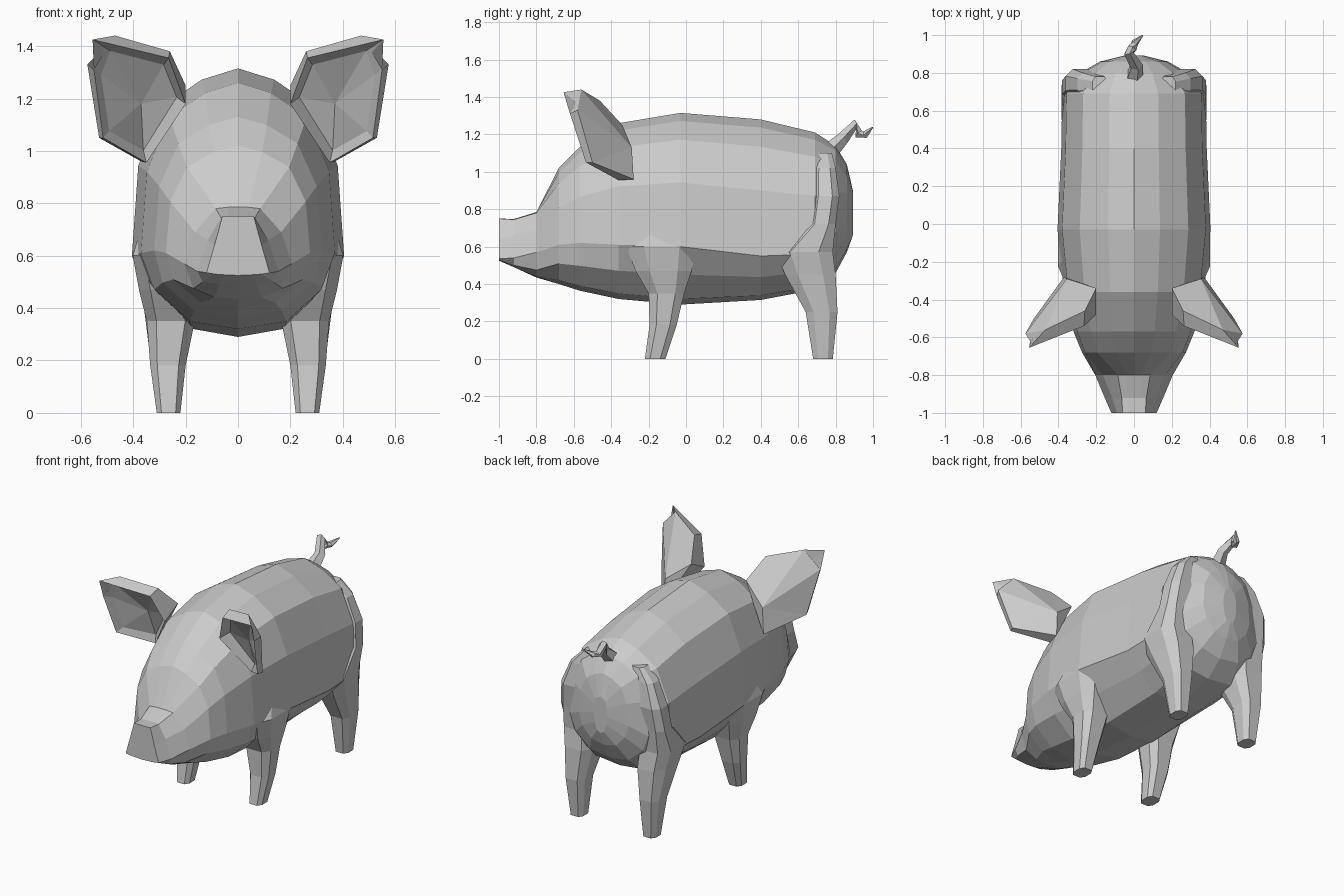
import bpy, bmesh
from mathutils import Vector
from math import cos, sin, tau


def make(name, verts, faces, mirror=False):
    bm = bmesh.new()
    vs = [bm.verts.new(v) for v in verts]
    for f in faces:
        bm.faces.new([vs[i] for i in f])
    bmesh.ops.recalc_face_normals(bm, faces=bm.faces)
    me = bpy.data.meshes.new(name)
    bm.to_mesh(me)
    bm.free()
    ob = bpy.data.objects.new(name, me)
    bpy.context.collection.objects.link(ob)
    if mirror:
        m = ob.modifiers.new("mirror", 'MIRROR')
        m.use_mirror_merge = False
    return ob


def loft(name, rings, mirror=False):
    n = len(rings[0])
    verts = [p for r in rings for p in r]
    faces = [(k * n + i, k * n + (i + 1) % n, (k + 1) * n + (i + 1) % n, (k + 1) * n + i)
             for k in range(len(rings) - 1) for i in range(n)]
    faces += [tuple(range(n)), tuple(range(len(verts) - n, len(verts)))]
    return make(name, verts, faces, mirror)


# Body and head: one cross-section shape scaled along y
def ring(y, half):
    return [(x, y, z) for x, z in half + [(-x, z) for x, z in half[-2:0:-1]]]


upper = [(0, 1), (.34, .94), (.71, .80), (.94, .48), (1, 0)]
stations = [  # y, top, widest height, bottom, half width, lower width factor
    (-.68, 1.02, .61, .40, .275, .90), (-.57, 1.13, .62, .365, .32, .90),
    (-.36, 1.26, .61, .32, .37, .86), (-.03, 1.315, .60, .29, .405, .75),
    (.40, 1.28, .55, .315, .385, .76), (.69, 1.21, .56, .37, .38, .80),
    (.80, 1.14, .68, .46, .285, .86), (.86, 1.04, .74, .57, .18, .86),
    (.892, .90, .78, .66, .05, .86)]
# Wedge-shaped snout, narrow on top
rings = [ring(-1.0, [(0, .75), (.03, .75), (.06, .75), (.09, .64), (.12, .535),
                     (.09, .53), (.05, .527), (0, .525)]),
         ring(-.92, [(0, .748), (.035, .748), (.065, .745), (.115, .66), (.155, .54),
                     (.135, .50), (.07, .49), (0, .49)]),
         ring(-.80, [(0, .785), (.04, .785), (.085, .78), (.165, .69), (.205, .57),
                     (.17, .475), (.09, .44), (0, .435)])]
for y, top, mid, bot, w, low in stations:
    rings.append(ring(y, [(w * x, mid + z * ((top - mid) if z > 0 else (mid - bot)))
                          for x, z in upper + [(low, -.48), (low * .58, -.9), (0, -1)]]))
loft("body", rings)

# Legs: chamfered box sections stacked upward
box = [(1, -.5), (1, .5), (.6, 1), (-.6, 1), (-1, .5), (-1, -.5), (-.6, -1), (.6, -1)]


def leg(name, levels):
    loft(name, [[((x0 + x1) / 2 + (x1 - x0) / 2 * u, (y0 + y1) / 2 + (y1 - y0) / 2 * v, z)
                 for u, v in box] for z, x0, x1, y0, y1 in levels], True)


leg("front_leg", [(0, .22, .31, -.22, -.11), (.18, .20, .335, -.195, -.05),
                  (.35, .165, .348, -.20, -.01), (.47, .16, .378, -.27, .03),
                  (.60, .19, .402, -.32, .06), (.74, .19, .36, -.22, .03)])
leg("rear_leg", [(0, .22, .31, .68, .785), (.25, .20, .34, .64, .81),
                 (.45, .165, .365, .53, .80), (.57, .17, .385, .48, .785),
                 (.72, .17, .38, .65, .80), (.87, .17, .362, .67, .82),
                 (1.02, .16, .30, .68, .80), (1.10, .14, .22, .68, .78)])

# Ears: back outline, front rim, and an inset hollow
back = [(.20, -.34, 1.25), (.26, -.46, 1.38), (.47, -.56, 1.44),
        (.575, -.58, 1.33), (.53, -.50, 1.05), (.37, -.28, .96)]
rim = [(.20, -.48, 1.18), (.265, -.54, 1.355), (.555, -.655, 1.425),
       (.55, -.62, 1.31), (.515, -.535, 1.05), (.35, -.36, .955)]
deep = Vector((.37, -.41, 1.18))
floor = [deep.lerp(Vector(r).lerp(Vector(b), .45), .8) for r, b in zip(rim, back)]
faces = [(6 + i + 6, 12 + (i + 1) % 6, 19) for i in range(6)]
for i in range(6):
    j = (i + 1) % 6
    faces += [(i, j, 6 + j, 6 + i), (i, j, 18), (6 + i, 6 + j, 12 + j, 12 + i)]
make("ear", back + rim + floor + [(.355, -.29, 1.13), deep], faces, True)

# Tail: tapered kinked tube
path = [(0, .77, 1.11, .05), (.012, .84, 1.18, .035), (-.03, .905, 1.255, .026),
        (-.012, .925, 1.20, .026), (.005, .96, 1.20, .02), (.045, .998, 1.238, .004)]
pts = [Vector(p[:3]) for p in path]
rings = []
for i, p in enumerate(pts):
    d = (pts[min(i + 1, len(pts) - 1)] - pts[max(i - 1, 0)]).normalized()
    side = (Vector((1, 0, 0)) - d * d.x).normalized()
    up = d.cross(side)
    r = path[i][3]
    rings.append([p + r * (side * cos(tau * k / 5) + up * sin(tau * k / 5)) for k in range(5)])
loft("tail", rings)
